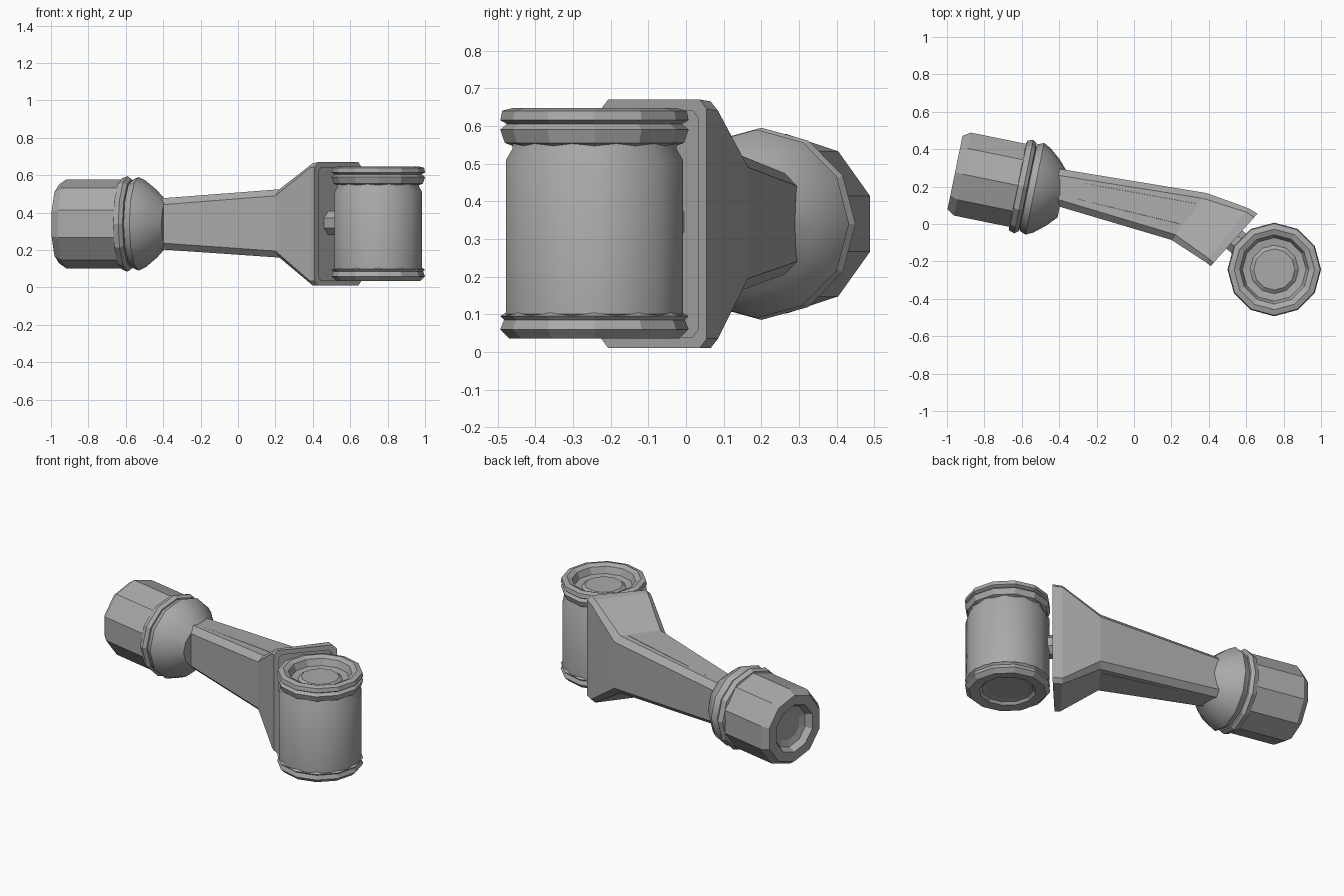
import bpy, bmesh, math
from mathutils import Vector, Matrix

if "Cube" in bpy.data.objects:
    bpy.data.objects.remove(bpy.data.objects["Cube"])

grey = bpy.data.materials.new("mid_grey")
grey.diffuse_color = (0.4, 0.4, 0.4, 1)
grey.use_nodes = True
grey.node_tree.nodes["Principled BSDF"].inputs["Base Color"].default_value = grey.diffuse_color


def finish(bm, name, angle):
    bmesh.ops.recalc_face_normals(bm, faces=bm.faces)
    me = bpy.data.meshes.new(name)
    bm.to_mesh(me)
    bm.free()
    me.materials.append(grey)
    if angle:
        me.shade_smooth()
        me.set_sharp_from_angle(angle=math.radians(angle))
    ob = bpy.data.objects.new(name, me)
    bpy.context.collection.objects.link(ob)
    return ob


def skin(name, rings, angle=0):
    """Join equal-sized point rings and cap both ends."""
    bm = bmesh.new()
    vs = [[bm.verts.new(p) for p in r] for r in rings]
    n = len(vs[0])
    for a, b in zip(vs, vs[1:]):
        for i in range(n):
            j = (i + 1) % n
            bm.faces.new((a[i], a[j], b[j], b[i]))
    bm.faces.new(vs[0])
    bm.faces.new(vs[-1])
    return finish(bm, name, angle)


def lathe(name, profile, origin, axis, sides, turn=0.0, angle=0):
    """Turned part: profile is (radius, distance along axis)."""
    m = Matrix.Translation(origin) @ Vector(axis).to_track_quat('Z', 'Y').to_matrix().to_4x4()
    rings = []
    for r, h in profile:
        ring = []
        for i in range(sides):
            t = 2 * math.pi * (i + turn) / sides
            ring.append(m @ Vector((r * math.cos(t), r * math.sin(t), h)))
        rings.append(ring)
    return skin(name, rings, angle)


def section(p, q, z0, z1, c):
    """Upright chamfered rectangle spanning plan points p to q."""
    p, q = Vector(p), Vector(q)
    d = (q - p).normalized() * c
    pts = [(p + d, z0), (q - d, z0), (q, z0 + c), (q, z1 - c),
           (q - d, z1), (p + d, z1), (p, z1 - c), (p, z0 + c)]
    return [Vector((a.x, a.y, z)) for a, z in pts]


# handle-end socket, collar and rounded neck, all on the arm axis
start, axis = (-0.957, 0.275, 0.34), (0.98, -0.2, 0)
lathe("end_socket", [(0.09, 0.05), (0.13, 0.04), (0.15, 0.0), (0.21, 0.0), (0.238, 0.04),
                     (0.238, 0.37)], start, axis, 10, 0.5)
lathe("collar_ring", [(0.20, 0.335), (0.245, 0.345), (0.255, 0.375), (0.24, 0.395),
                      (0.20, 0.40)], start, axis, 12)
lathe("rounded_neck", [(0.18, 0.39), (0.235, 0.40), (0.25, 0.435), (0.23, 0.475),
                       (0.18, 0.535), (0.125, 0.585)], start, axis, 12, 0.0, 35)

# tapering arm flaring into a rectangular cradle with a recessed face
front_p, front_q = Vector((0.66, 0.055)), Vector((0.41, -0.225))
along = (front_q - front_p).normalized()
inward = Vector((along.y, -along.x))
if inward.x > 0:
    inward = -inward
ip, iq = front_p + along * 0.03, front_q - along * 0.03
skin("arm_and_cradle", [
    section((-0.40, 0.295), (-0.44, 0.105), 0.205, 0.475, 0.035),
    section((0.39, 0.165), (0.20, -0.085), 0.16, 0.525, 0.035),
    section((0.61, 0.085), (0.385, -0.205), 0.01, 0.665, 0.025),
    section(front_p, front_q, 0.01, 0.67, 0.025),
    section(ip, iq, 0.04, 0.64, 0.02),
    section(ip + inward * 0.045, iq + inward * 0.045, 0.04, 0.64, 0.02)])

# long thin panels on the top and bottom of the arm
for name, za, zb in (("arm_top_panel", 0.474, 0.522), ("arm_bottom_panel", 0.206, 0.163)):
    skin(name, [section((-0.36, 0.235), (-0.375, 0.15), za - 0.004, za + 0.004, 0.001),
                section((0.33, 0.11), (0.245, 0.0), zb - 0.004, zb + 0.004, 0.001)])

# short spindle joining cradle and drum
lathe("spindle", [(0.07, 0.0), (0.07, 0.2)], (0.48, -0.035, 0.345), (0.76, -0.65, 0), 8, 0.5)

# upright drum with caps at both ends
centre, up = (0.75, -0.243, 0), (0, 0, 1)
lathe("drum_body", [(0.225, 0.08), (0.243, 0.10), (0.243, 0.51), (0.225, 0.54),
                    (0.225, 0.58)], centre, up, 12, 0.5, 35)
lathe("drum_top_cap", [(0.20, 0.54), (0.238, 0.555), (0.25, 0.59), (0.232, 0.605), (0.25, 0.615),
                       (0.245, 0.64), (0.215, 0.648), (0.185, 0.635), (0.17, 0.595),
                       (0.13, 0.59), (0.11, 0.605)], centre, up, 12)
lathe("drum_bottom_cap", [(0.12, 0.06), (0.15, 0.055), (0.165, 0.04), (0.225, 0.035),
                          (0.25, 0.06), (0.24, 0.085), (0.25, 0.095), (0.225, 0.11)],
      centre, up, 12)
